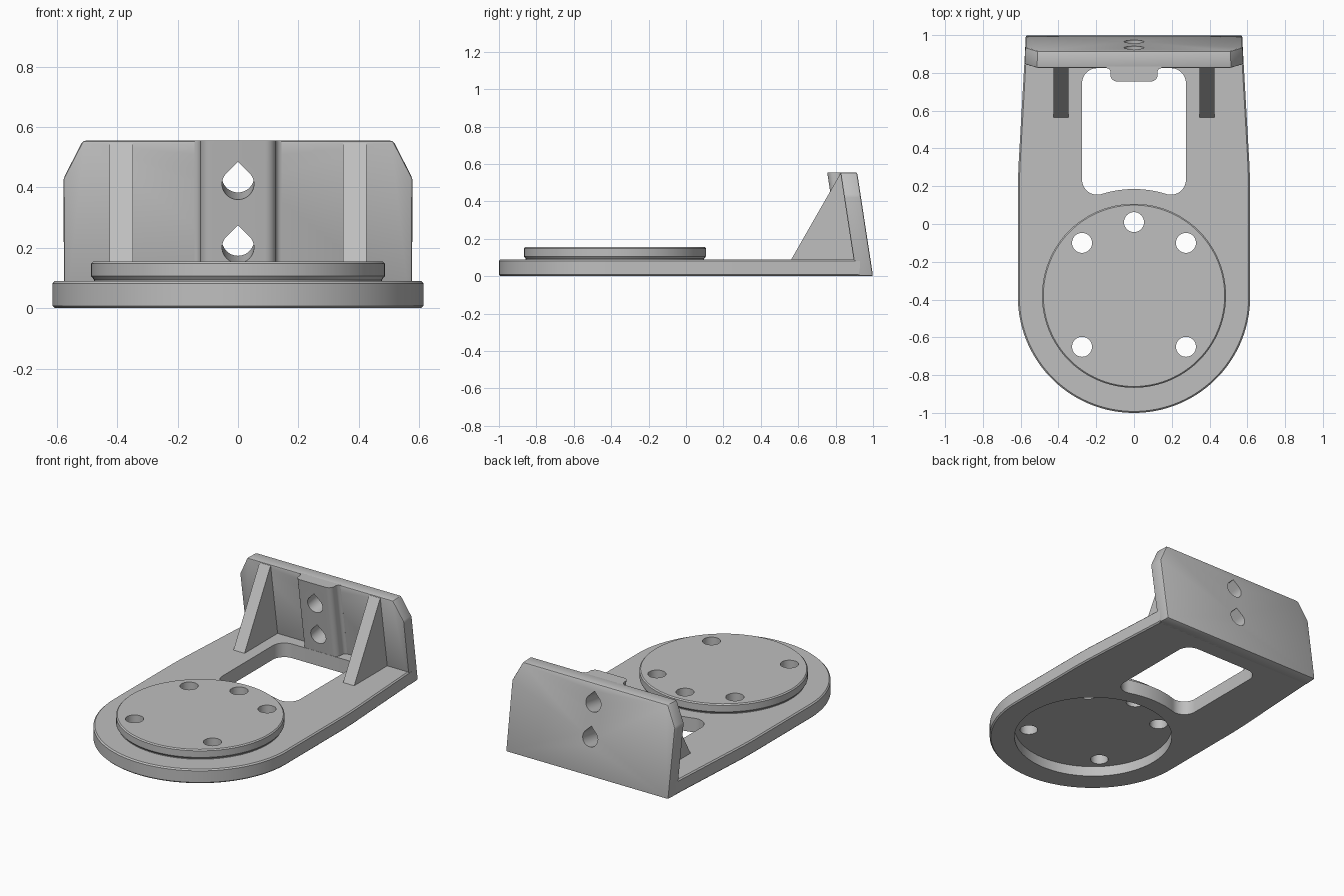
import bpy, bmesh
from math import sin, cos, radians, sqrt, atan2, degrees

cube = bpy.data.objects.get("Cube")
if cube:
    bpy.data.objects.remove(cube, do_unlink=True)

grey = bpy.data.materials.new("light_grey")
grey.use_nodes = True
grey.diffuse_color = (0.52, 0.52, 0.52, 1)
for node in grey.node_tree.nodes:
    if node.type == "BSDF_PRINCIPLED":
        node.inputs["Base Color"].default_value = grey.diffuse_color

LEAN = 0.153           # backward slope of the upright wall
TOP = 0.555            # height of the wall
PLATE = 0.09           # thickness of the base plate
DISC_Y = -0.385        # centre of the round end


def arc(cx, cy, r, a, b, n=12):
    """Points on an arc from angle a to b, in degrees."""
    steps = [radians(a + (b - a) * i / n) for i in range(n + 1)]
    return [(cx + r * cos(t), cy + r * sin(t)) for t in steps]


def mirrored(half):
    """Close a right-hand outline with its reflection in x."""
    return half + [(-x, y) for x, y in reversed(half)]


def loft(name, rings):
    """Skin matching rings of points and cap both ends."""
    bm = bmesh.new()
    rows = [[bm.verts.new(p) for p in ring] for ring in rings]
    n = len(rows[0])
    for low, high in zip(rows, rows[1:]):
        for i in range(n):
            j = (i + 1) % n
            bm.faces.new((low[i], low[j], high[j], high[i]))
    bm.faces.new(rows[0])
    bm.faces.new(rows[-1])
    bmesh.ops.recalc_face_normals(bm, faces=bm.faces)
    mesh = bpy.data.meshes.new(name)
    bm.to_mesh(mesh)
    bm.free()
    mesh.materials.append(grey)
    ob = bpy.data.objects.new(name, mesh)
    bpy.context.collection.objects.link(ob)
    return ob


def flat(outline, z, shift=0.0):
    return [(x, y + shift, z) for x, y in outline]


def activate(ob):
    bpy.ops.object.select_all(action="DESELECT")
    ob.select_set(True)
    bpy.context.view_layer.objects.active = ob


def cut(ob, cutters):
    activate(ob)
    for c in cutters:
        mod = ob.modifiers.new("cut", "BOOLEAN")
        mod.operation = "DIFFERENCE"
        mod.solver = "EXACT"
        mod.object = c
        bpy.ops.object.modifier_apply(modifier=mod.name)


def disc(name, x, y, profile, n=96):
    return loft(name, [flat(arc(x, y, r, 0, 360, n)[:-1], z) for r, z in profile])


# Base plate with softened rims
def plate_outline(inset):
    r = 0.615 - inset
    return mirrored(arc(0, DISC_Y, r, -89, 0, 48)
                    + [(r, 0.2), (r - 0.003, 0.3), (0.576 - inset, 0.93)])


edge = 0.008
base = loft("base_plate", [flat(plate_outline(i), z) for i, z in
            ((edge, 0), (0, edge), (0, PLATE - edge), (edge, PLATE))])

# Window whose front edge follows the raised disc
R, f, wx = 0.565, 0.08, 0.195
fy = DISC_Y + 0.005 + sqrt((R + f) ** 2 - wx ** 2)
lean_angle = degrees(atan2(fy - DISC_Y - 0.005, wx))
half = (arc(0, DISC_Y + 0.005, R, 89, lean_angle)
        + arc(wx, fy, f, 180 + lean_angle, 360)
        + arc(wx, 0.745, f, 0, 90))
window = loft("window_cutter", [flat(mirrored(half), z) for z in (-0.1, 0.3)])
recess = disc("recess_cutter", 0, DISC_Y + 0.005, ((0.47, -0.1), (0.47, 0.2)))
cut(base, [window, recess])

# Raised mounting disc, hollow underneath
mount = disc("mounting_disc", 0, DISC_Y + 0.005,
             ((0.477, 0.065), (0.477, 0.094), (0.487, 0.106),
              (0.487, 0.148), (0.48, 0.155)))
spots = [(0, 0.01)] + [(x, y) for x in (-0.275, 0.275) for y in (-0.1, -0.65)]
drills = [disc("drill", x, y, ((0.053, -0.1), (0.053, 0.3)), 40) for x, y in spots]
cut(mount, drills)

# Leaning upright wall with clipped upper corners
profile = mirrored([(0.577, 0), (0.579, 0.43), (0.515, TOP)])
wall = loft("upright_wall", [[(x * s, y - LEAN * z, z) for x, z in profile]
                             for y, s in ((0.91, 1), (1.0, 0.993))])
soft = wall.modifiers.new("soft_edges", "BEVEL")
soft.width = 0.009
soft.segments = 2
soft.limit_method = "ANGLE"
soft.angle_limit = radians(20)
activate(wall)
bpy.ops.object.modifier_apply(modifier=soft.name)

# Central thickening pad with rounded and flared sides
half = ([(0.145, 0.84)] + arc(0.145, 0.805, 0.02, 90, 180, 6)
        + arc(0.09, 0.79, 0.035, 0, -90, 8))
pad = loft("centre_pad", [flat(mirrored(half), z, LEAN * (TOP - z))
                          for z in (0.085, TOP)])

# Teardrop holes through pad and wall
drops = []
for zc in (0.197, 0.412):
    tear = arc(0, zc, 0.053, -225, 45, 36) + [(0, zc + 0.075)]
    drops.append(loft("teardrop_cutter", [
        [(x, y, z + LEAN * (y - 0.78)) for x, z in tear] for y in (0.6, 1.2)]))
cut(pad, drops)
cut(wall, drops)

# Triangular ribs
ribs = []
side = [(0.56, 0.085), (0.825, 0.548), (0.86, 0.548), (0.92, 0.085)]
for name, s in (("left_rib", 1), ("right_rib", -1)):
    ribs.append(loft(name, [[(s * x, y, z) for y, z in side]
                            for x in (0.348, 0.426)]))

for c in [window, recess] + drills + drops:
    bpy.data.objects.remove(c, do_unlink=True)

for ob in [base, mount, wall, pad] + ribs:
    activate(ob)
    bpy.ops.object.shade_smooth_by_angle(angle=radians(30))
